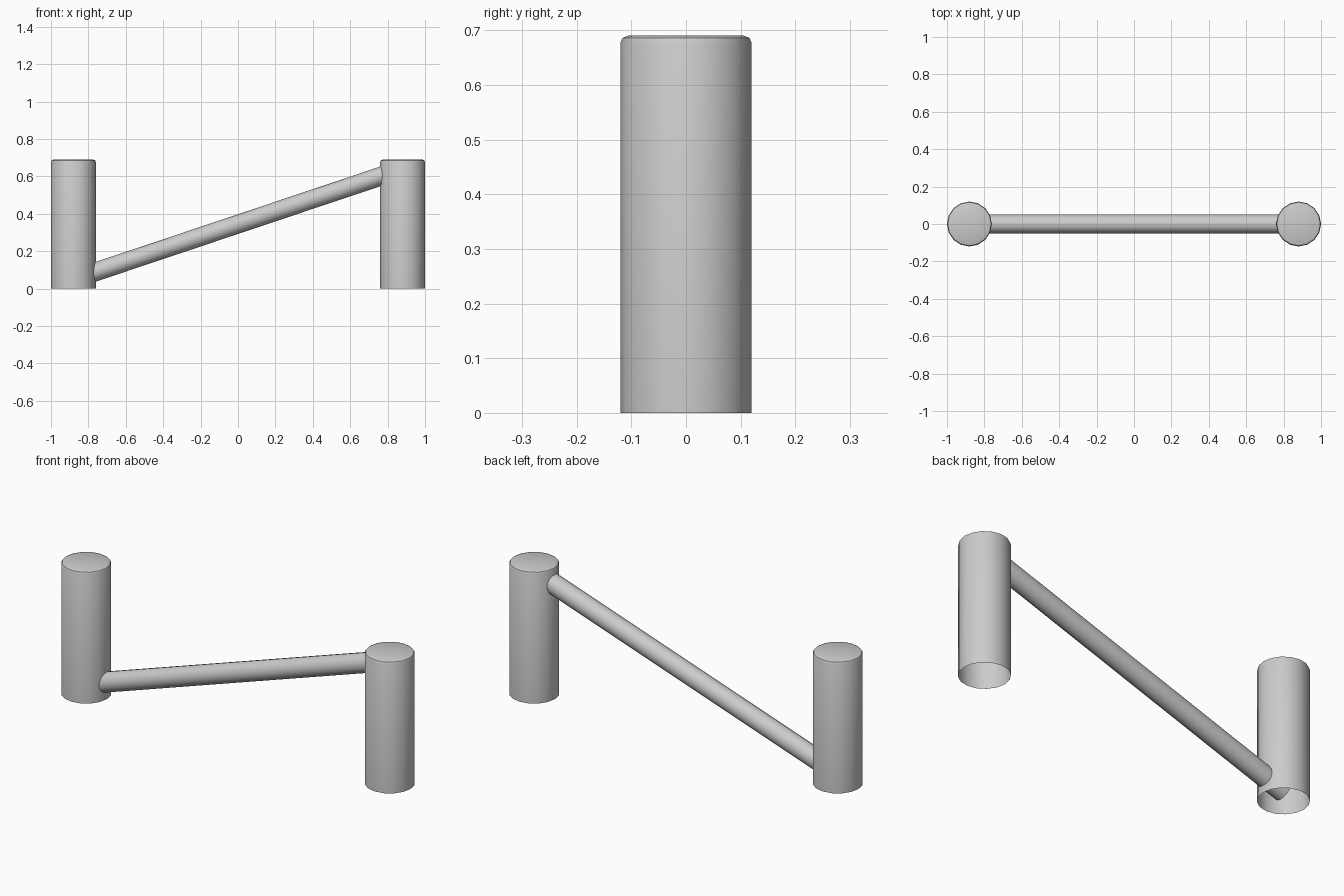
import bpy, bmesh, math
from mathutils import Vector

cube = bpy.data.objects.get("Cube")
if cube:
    bpy.data.objects.remove(cube, do_unlink=True)

SIDES = 16
POST_X, POST_R, POST_H = 0.88, 0.12, 0.69
ROD_R = 0.05

grey = bpy.data.materials.new("plain grey")
grey.use_nodes = True
colour = (0.6, 0.6, 0.6, 1)
grey.diffuse_color = colour
grey.node_tree.nodes["Principled BSDF"].inputs["Base Color"].default_value = colour


def lathe(name, profile, capped):
    """Spin (radius, height) rings round z, closing the last ring if capped."""
    bm = bmesh.new()
    rings = []
    for r, z in profile:
        angles = [2 * math.pi * i / SIDES for i in range(SIDES)]
        rings.append([bm.verts.new((r * math.cos(a), r * math.sin(a), z)) for a in angles])
    for low, high in zip(rings, rings[1:]):
        for i in range(SIDES):
            j = (i + 1) % SIDES
            bm.faces.new((low[i], low[j], high[j], high[i]))
    if capped:
        bm.faces.new(rings[-1])
    mesh = bpy.data.meshes.new(name)
    bm.to_mesh(mesh)
    bm.free()
    mesh.materials.append(grey)
    obj = bpy.data.objects.new(name, mesh)
    bpy.context.collection.objects.link(obj)
    bpy.ops.object.select_all(action="DESELECT")
    obj.select_set(True)
    bpy.context.view_layer.objects.active = obj
    bpy.ops.object.shade_smooth_by_angle(angle=math.radians(40))
    return obj


# Two upright posts, open underneath, with a rounded top rim
rim = [(POST_R, 0), (POST_R, POST_H - 0.013), (POST_R - 0.004, POST_H - 0.004),
       (POST_R - 0.014, POST_H)]
for name, side in (("left_post", 1), ("right_post", -1)):
    lathe(name, rim, True).location.x = side * POST_X

# Sloping rod from the foot of one post to the head of the other
start = Vector((-POST_X, 0, ROD_R))
end = Vector((POST_X, 0, POST_H - ROD_R))
span = end - start
rod = lathe("sloping_rod", [(ROD_R, 0), (ROD_R, span.length)], False)
rod.location = start
rod.rotation_euler = span.to_track_quat("Z", "Y").to_euler()
